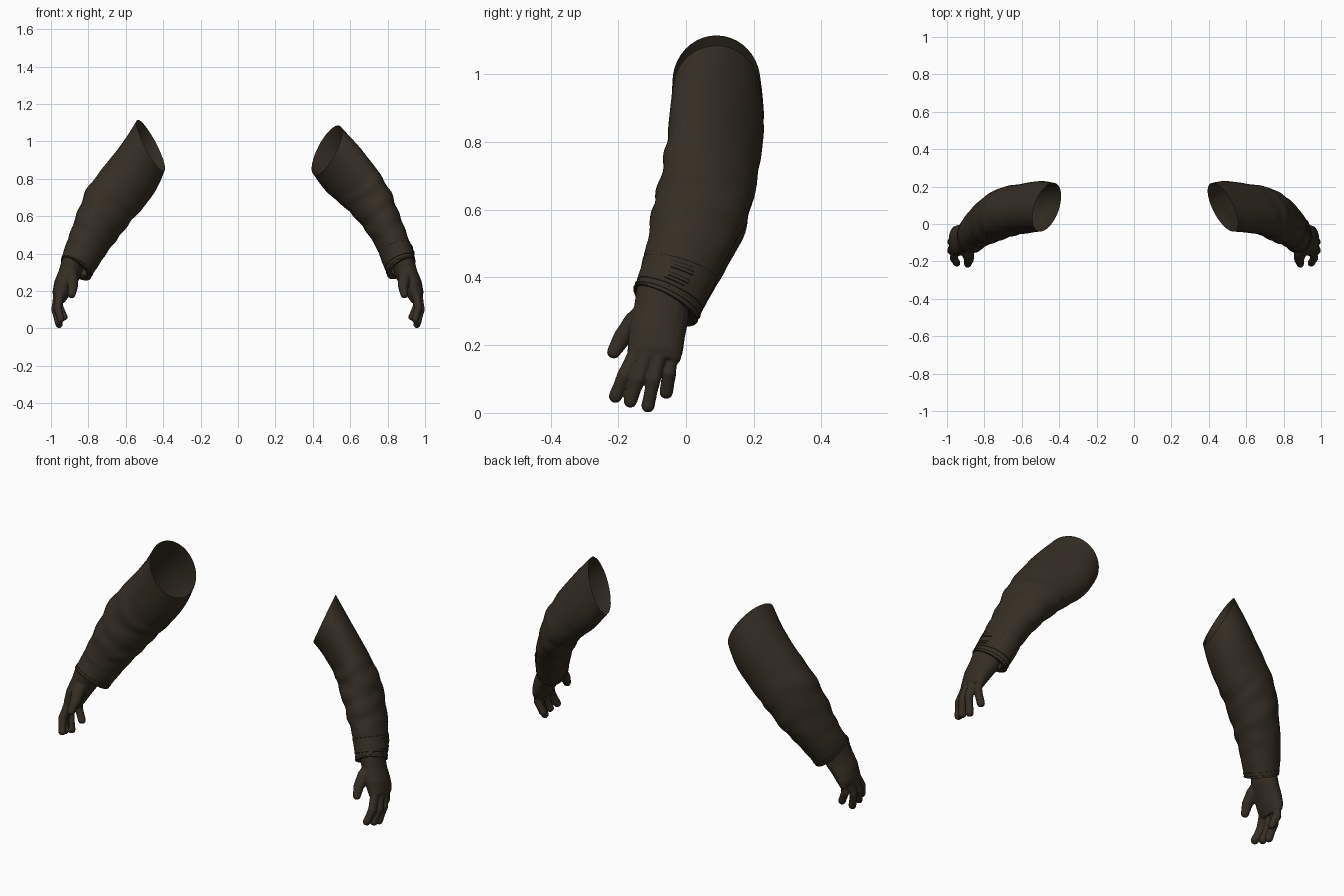
import bpy, bmesh, math
from mathutils import Vector, noise

if "Cube" in bpy.data.objects:
    bpy.data.objects.remove(bpy.data.objects["Cube"])

cloth = bpy.data.materials.new("dark_brown_cloth")
cloth.diffuse_color = (0.035, 0.027, 0.0175, 1)
cloth.use_nodes = True
cloth.node_tree.nodes["Principled BSDF"].inputs["Base Color"].default_value = cloth.diffuse_color

# Sleeve stations, shoulder to wrist: outer x, z and inner x, z of each ring
RIGHT = [(.535, 1.085, .415, .82), (.615, .985, .475, .752), (.732, .842, .545, .685),
         (.81, .73, .605, .624), (.86, .61, .672, .54), (.90, .51, .735, .442),
         (.93, .42, .77, .365), (.948, .355, .80, .285)]
LEFT = [(.535, 1.115, .398, .84), (.61, 1.0, .435, .75), (.70, .885, .507, .645),
        (.80, .755, .573, .573), (.86, .61, .64, .487), (.903, .49, .70, .41),
        (.93, .42, .745, .34), (.945, .36, .79, .275)]
# Ring depth: centre y, half width
DEPTH = [(.09, .13), (.092, .138), (.08, .136), (.063, .137),
         (.034, .134), (.0, .116), (-.03, .1), (-.062, .092)]
# Ring shear towards the back: x tilt, z tilt
SHEAR_R = [(-.055, 0), (-.055, -.035), (-.045, -.038), (-.022, -.032),
           (-.008, -.025), (0, -.025), (0, -.035), (0, -.045)]
SHEAR_L = [(-.035, 0), (-.025, 0), (-.015, -.005), (-.012, -.01),
           (-.012, -.02), (-.008, -.025), (0, -.035), (0, -.045)]
RIGHT, LEFT = ([r + d + s for r, d, s in zip(rows, DEPTH, shear)]
               for rows, shear in ((RIGHT, SHEAR_R), (LEFT, SHEAR_L)))


def spline(rows, t):
    """Smooth interpolation through the rows of a station list."""
    n = len(rows) - 1
    i = max(0, min(n - 1, int(t)))
    f = t - i
    p = [rows[max(0, min(n, i + k))] for k in (-1, 0, 1, 2)]
    return [b + .5 * f * (c - a + f * (2 * a - 5 * b + 4 * c - d + f * (3 * (b - c) + d - a)))
            for a, b, c, d in zip(*p)]


def sleeve_point(rows, t, a, scale, fold):
    ox, oz, ix, iz, cy, hy, tx, tz = spline(rows, t)
    ca, sa = math.cos(a), math.sin(a)
    # Cloth folds, strongest around the elbow and on the front and inner sides
    mid = math.exp(-((t - 3.7) / 1.7) ** 2)
    side = .45 + .55 * max(0, -.7 * sa - .5 * ca)
    wave = math.sin(t * 6.5 + 1.6 * sa + 1.2 * ca)
    rough = noise.noise(Vector((t * 2.1, ca * 1.3, sa * 1.3 + t * .6)))
    s = scale * (1 + fold * mid * (side * .04 * wave + .06 * rough))
    return Vector(((ox + ix) / 2 + s * (ca * (ox - ix) / 2 + sa * tx),
                   cy + s * sa * hy,
                   (oz + iz) / 2 + s * (ca * (oz - iz) / 2 + sa * tz)))


def make_object(name, bm, mirror):
    if mirror:
        bmesh.ops.scale(bm, vec=(-1, 1, 1), verts=bm.verts)
    bmesh.ops.recalc_face_normals(bm, faces=bm.faces)
    me = bpy.data.meshes.new(name)
    bm.to_mesh(me)
    bm.free()
    me.materials.append(cloth)
    ob = bpy.data.objects.new(name, me)
    bpy.context.collection.objects.link(ob)
    bpy.ops.object.select_all(action='DESELECT')
    ob.select_set(True)
    bpy.context.view_layer.objects.active = ob
    bpy.ops.object.shade_smooth_by_angle(angle=math.radians(45))
    return ob


def skin(bm, rings, closed=True, caps=False):
    """Bridge successive rows of points with quads."""
    rows = [[bm.verts.new(p) for p in r] for r in rings]
    n = len(rows[0])
    for r, q in zip(rows, rows[1:]):
        for j in range(n if closed else n - 1):
            k = (j + 1) % n
            bm.faces.new((r[j], r[k], q[k], q[j]))
    if caps:
        bm.faces.new(rows[0])
        bm.faces.new(rows[-1])


def cloth_part(name, rows, path, fold, mirror, span=None, n=40):
    """Loft along (station, scale) pairs, all round or over an angle span."""
    if span:
        angles = [math.radians(span[0] + (span[1] - span[0]) * j / 8) for j in range(9)]
    else:
        angles = [math.tau * j / n for j in range(n)]
    bm = bmesh.new()
    skin(bm, [[sleeve_point(rows, t, a, s, fold) for a in angles] for t, s in path],
         closed=not span)
    return make_object(name, bm, mirror)


def tube(bm, pts, radii, n=12):
    """Rounded finger through the points."""
    pts = [Vector(p) for p in pts]
    d = (pts[-1] - pts[-2]).normalized()
    r = radii[-1]
    pts += [pts[-1] + d * r * .6, pts[-1] + d * r * .95]
    radii = list(radii) + [r * .85, r * .4]
    rings = []
    for i, p in enumerate(pts):
        q = (pts[min(i + 1, len(pts) - 1)] - pts[max(i - 1, 0)]).to_track_quat('Z', 'Y')
        rings.append([p + q @ Vector((radii[i] * math.cos(math.tau * j / n),
                                      radii[i] * math.sin(math.tau * j / n), 0))
                      for j in range(n)])
    skin(bm, rings, caps=True)


# Palm rings: centre, half thickness, half width, z tilt across the width
PALM = [((.882, -.066, .35), .060, .077, -.036), ((.901, -.074, .29), .058, .079, -.028),
        ((.928, -.086, .235), .054, .083, -.012), ((.950, -.091, .18), .042, .082, 0),
        ((.959, -.093, .15), .028, .075, 0)]
# Fingers: knuckle, middle joint, tip
FINGERS = [((.953, -.146, .18), (.964, -.182, .11), (.948, -.208, .05)),
           ((.965, -.113, .18), (.977, -.142, .10), (.961, -.164, .036)),
           ((.965, -.076, .18), (.976, -.096, .10), (.957, -.112, .022)),
           ((.953, -.038, .18), (.957, -.050, .12), (.931, -.058, .062))]


def hand(name, mirror):
    bm = bmesh.new()
    skin(bm, [[Vector(c) + Vector((th * math.cos(a), w * math.sin(a),
                                   tz * math.sin(a) + .015 * math.cos(a)))
               for a in [math.tau * j / 20 for j in range(20)]]
              for c, th, w, tz in PALM], caps=True)
    for f in FINGERS:
        tube(bm, f, (.024, .0225, .0205))
    # Thumb
    tube(bm, [(.900, -.10, .31), (.888, -.152, .265), (.883, -.190, .22), (.889, -.213, .181)],
         (.038, .035, .027, .0205))
    ob = make_object(name, bm, mirror)
    m = ob.modifiers.new("blend", 'REMESH')
    m.mode = 'VOXEL'
    m.voxel_size = .004
    m.use_smooth_shade = True
    m = ob.modifiers.new("soften", 'SMOOTH')
    m.factor = .5
    m.iterations = 4


for side, rows, fold, mirror in (("right", RIGHT, 1.0, False), ("left", LEFT, .8, True)):
    # Sleeve, open at the shoulder and tucked in at the wrist
    path = [(i * .125, 1) for i in range(56)] + [(6.95, 1), (6.97, .9), (6.9, .7)]
    cloth_part(side + "_sleeve", rows, path, fold, mirror)
    # Two hem ridges at the wrist
    for k, t in enumerate((6.68, 6.90)):
        path = [(t - .09, .98), (t - .07, 1.02), (t, 1.035), (t + .07, 1.02), (t + .09, .9)]
        cloth_part(f"{side}_hem_{k + 1}", rows, path, fold, mirror)
    hand(side + "_glove", mirror)

# Cuff strap with fastening tab on the right sleeve
cloth_part("cuff_strap", RIGHT, [(5.55, .99), (5.57, 1.03), (6.0, 1.035), (6.5, 1.025), (6.52, .99)],
           1, False)
cloth_part("cuff_tab", RIGHT, [(5.7, 1.02), (5.72, 1.07), (6.35, 1.07), (6.37, 1.02)],
           1, False, span=(-12, 22))
for k, t in enumerate((5.82, 6.12)):
    cloth_part(f"tab_stitch_{k + 1}", RIGHT, [(t, 1.06), (t + .02, 1.10), (t + .12, 1.10), (t + .14, 1.06)],
               1, False, span=(-8, 26))
